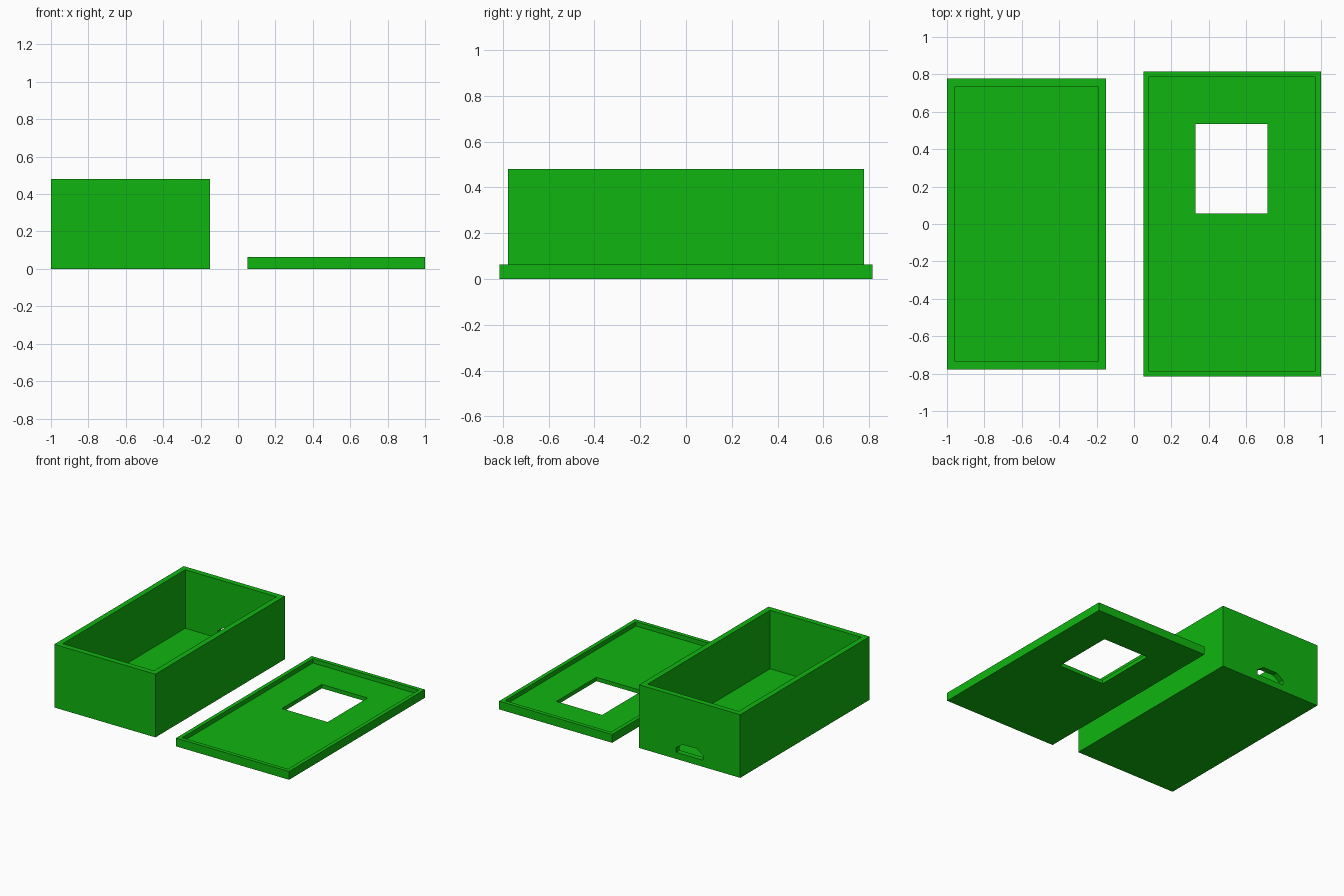
import bpy, bmesh

if "Cube" in bpy.data.objects:
    bpy.data.objects.remove(bpy.data.objects["Cube"])

green = bpy.data.materials.new("green_plastic")
green.diffuse_color = (0.005, 0.46, 0.005, 1)
green.use_nodes = True
green.node_tree.nodes["Principled BSDF"].inputs["Base Color"].default_value = green.diffuse_color


def prism(name, outline, axis, lo, hi):
    """Extrude a 2D outline along z ('z': points are x,y) or y ('y': points are x,z)."""
    place = (lambda a, b, t: (a, b, t)) if axis == 'z' else (lambda a, b, t: (a, t, b))
    bm = bmesh.new()
    face = bm.faces.new([bm.verts.new(place(a, b, lo)) for a, b in outline])
    ext = bmesh.ops.extrude_face_region(bm, geom=[face])
    delta = (0, 0, hi - lo) if axis == 'z' else (0, hi - lo, 0)
    bmesh.ops.translate(bm, vec=delta,
                        verts=[v for v in ext['geom'] if isinstance(v, bmesh.types.BMVert)])
    bmesh.ops.recalc_face_normals(bm, faces=bm.faces)
    me = bpy.data.meshes.new(name)
    bm.to_mesh(me)
    bm.free()
    ob = bpy.data.objects.new(name, me)
    bpy.context.collection.objects.link(ob)
    return ob


def block(name, x0, x1, y0, y1, z0, z1):
    return prism(name, [(x0, y0), (x1, y0), (x1, y1), (x0, y1)], 'z', z0, z1)


def cut(target, cutter):
    mod = target.modifiers.new(cutter.name, 'BOOLEAN')
    mod.operation = 'DIFFERENCE'
    mod.solver = 'EXACT'
    mod.object = cutter
    cutter.hide_render = True
    cutter.hide_viewport = True


# Open box
W = 0.042
box = block("box", -1, -0.15, -0.777, 0.777, 0, 0.48)
cut(box, block("box_cavity", -1 + W, -0.15 - W, -0.777 + W, 0.777 - W, 0.035, 0.6))

# Cable port through the back wall, with chamfered upper corners
c = -0.575
port = [(c - 0.114, 0.05), (c + 0.114, 0.05), (c + 0.114, 0.086),
        (c + 0.06, 0.124), (c - 0.06, 0.124), (c - 0.114, 0.086)]
cut(box, prism("cable_port", port, 'y', 0.68, 0.85))

# Lid lying upside down, with a raised rim and a window
R = 0.03
lid = block("lid", 0.05, 1, -0.815, 0.815, 0, 0.063)
cut(lid, block("lid_recess", 0.05 + R, 1 - R, -0.815 + R, 0.815 - R, 0.03, 0.2))
cut(lid, block("lid_window", 0.33, 0.715, 0.055, 0.535, -0.1, 0.15))

for part in (box, lid):
    part.data.materials.append(green)
